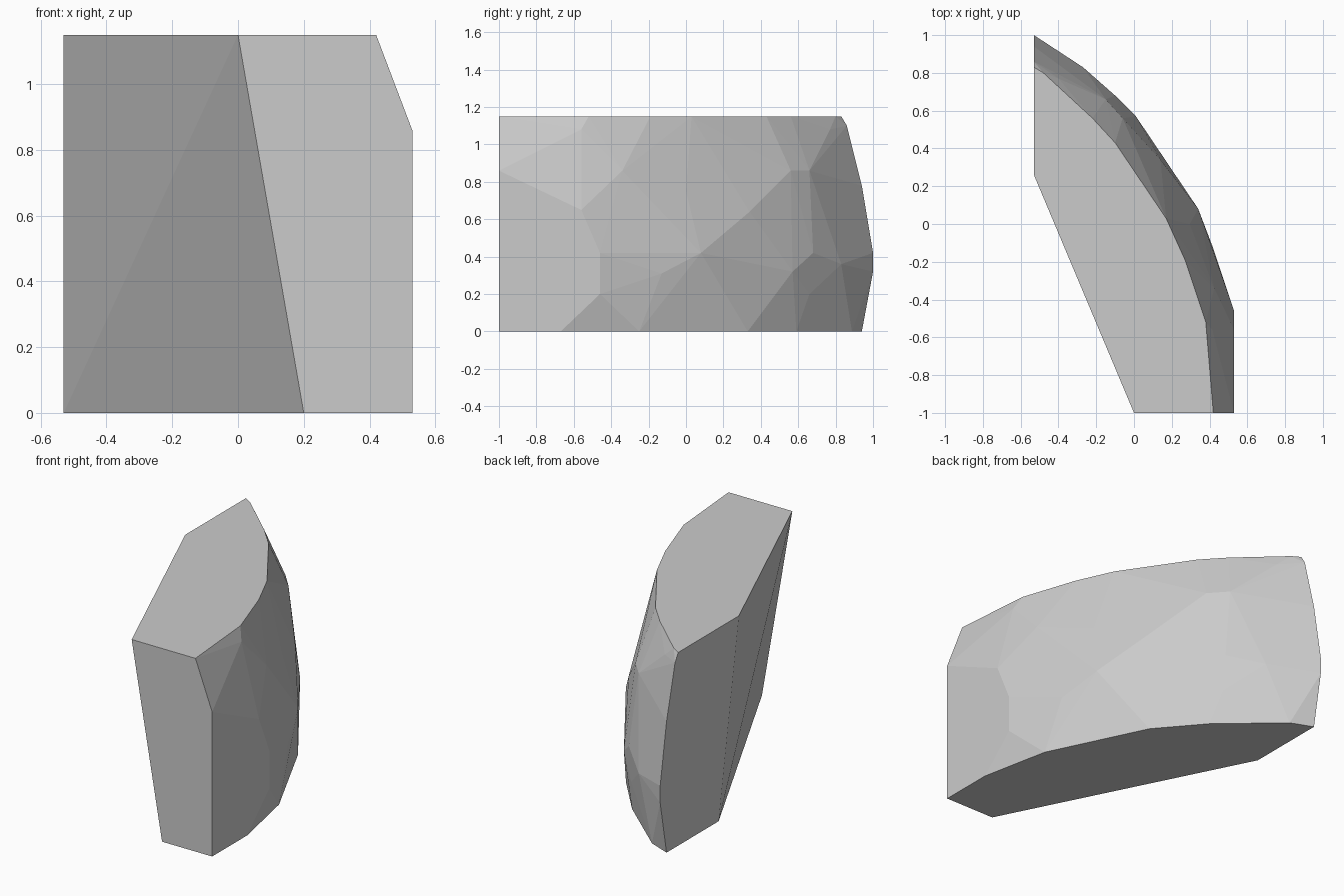
import bpy, bmesh

TOP = 1.15

# Outline of the flat top (x, y)
top = [(0, -1), (.42, -1), (.38, -.52), (.27, -.19), (.17, .03),
       (-.10, .43), (-.22, .56), (-.48, .80), (-.53, .83), (-.53, .26)]
# Outline of the flat base (x, y)
base = [(.20, -1), (.53, -1), (.53, -.67), (.445, -.25), (.164, .33),
        (-.058, .59), (-.397, .887), (-.53, .94), (-.53, .45)]
# Chipped facet corners of the bulging outer face (x, y, z)
outer = [(.53, -1, .86), (.53, -.56, .65), (.53, -.46, .42), (.53, -.46, .20),
         (.42, -.13, .31), (.34, .08, .42), (.23, .24, .42), (.225, .24, .20),
         (.01, .57, .32), (-.10, .68, .42), (-.10, .66, .20), (-.27, .83, .36),
         (.415, -.56, 1.08), (.425, -.34, .86), (.295, 0, .75), (.14, .34, .64),
         (-.06, .56, .86), (-.15, .66, .86), (-.40, .77, 1.08),
         (-.53, .86, 1.10), (-.53, .94, .78), (-.53, 1, .42), (-.53, 1, .32)]

# Stone block: convex hull around the three sets of corners
bm = bmesh.new()
for p in [(x, y, TOP) for x, y in top] + [(x, y, 0) for x, y in base] + outer:
    bm.verts.new(p)
hull = bmesh.ops.convex_hull(bm, input=bm.verts)
bmesh.ops.delete(bm, geom=[v for v in bm.verts if not v.link_faces], context='VERTS')
# Merge coplanar triangles into clean flat faces
bmesh.ops.dissolve_limit(bm, angle_limit=.01, verts=bm.verts, edges=bm.edges)
bmesh.ops.recalc_face_normals(bm, faces=bm.faces)
mesh = bpy.data.meshes.new("stone_block")
bm.to_mesh(mesh)
bm.free()
bpy.context.collection.objects.link(bpy.data.objects.new("stone_block", mesh))
